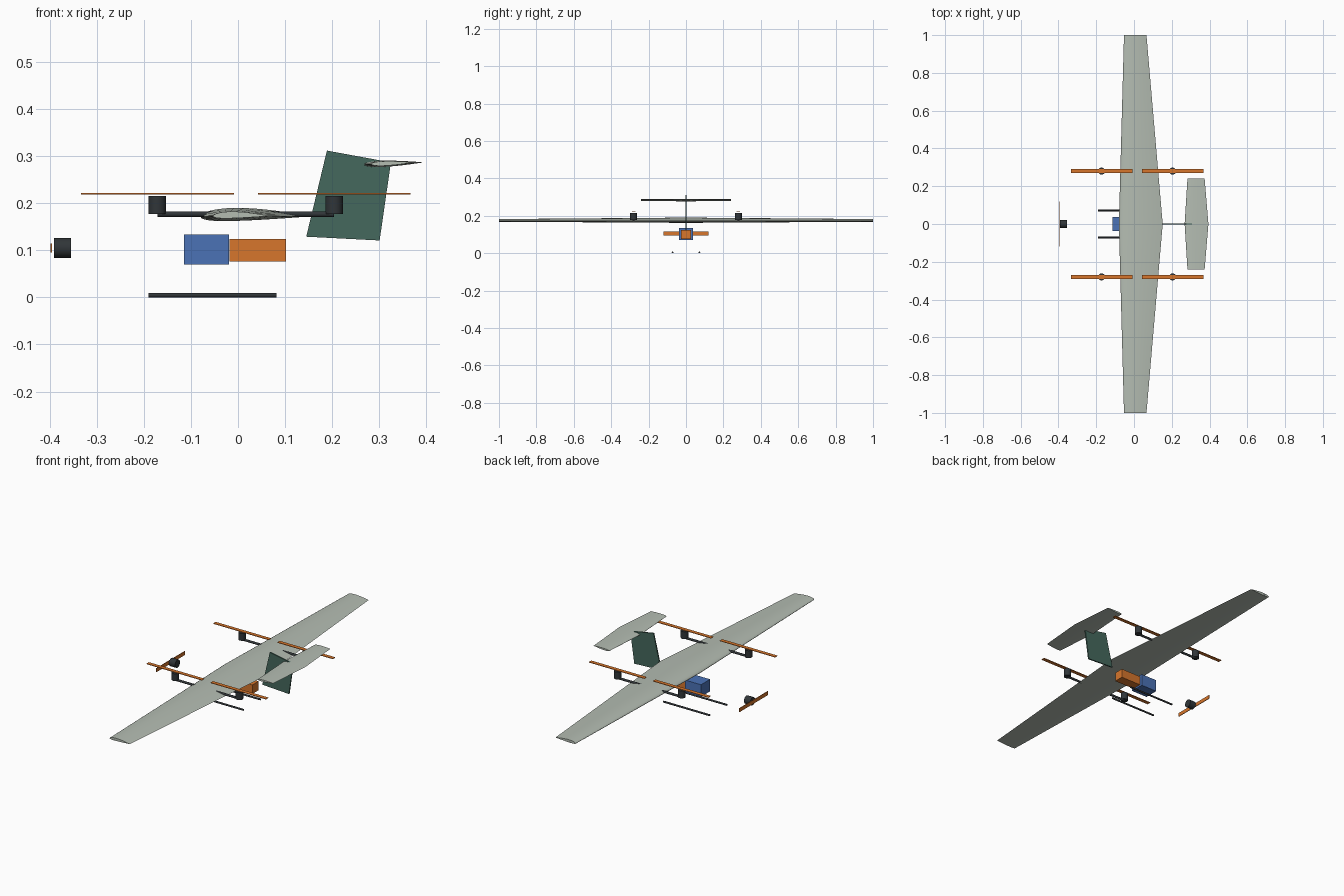
import bpy, bmesh, math
from mathutils import Matrix

if "Cube" in bpy.data.objects:
    bpy.data.objects.remove(bpy.data.objects["Cube"])


def material(name, rgb):
    m = bpy.data.materials.new(name)
    m.diffuse_color = (*rgb, 1)
    m.use_nodes = True
    m.node_tree.nodes["Principled BSDF"].inputs["Base Color"].default_value = m.diffuse_color
    return m


SKIN = material("pale_skin", (0.46, 0.51, 0.45))
GREEN = material("fin_green", (0.06, 0.14, 0.11))
ORANGE = material("orange", (0.68, 0.18, 0.025))
BLUE = material("blue", (0.07, 0.17, 0.47))
DARK = material("carbon", (0.03, 0.036, 0.04))


def finish(name, bm, mat, smooth=False):
    bmesh.ops.recalc_face_normals(bm, faces=bm.faces)
    me = bpy.data.meshes.new(name)
    bm.to_mesh(me)
    bm.free()
    ob = bpy.data.objects.new(name, me)
    bpy.context.collection.objects.link(ob)
    me.materials.append(mat)
    if smooth:
        bpy.ops.object.select_all(action='DESELECT')
        ob.select_set(True)
        bpy.context.view_layer.objects.active = ob
        bpy.ops.object.shade_smooth_by_angle(angle=math.radians(40))
    return ob


def box(name, center, size, mat):
    bm = bmesh.new()
    bmesh.ops.create_cube(bm, size=1, matrix=Matrix.Translation(center) @ Matrix.Diagonal((*size, 1)))
    return finish(name, bm, mat)


def rod(name, center, radius, length, axis, mat, sides=24):
    turn = {'X': Matrix.Rotation(math.pi / 2, 4, 'Y'),
            'Y': Matrix.Rotation(math.pi / 2, 4, 'X'), 'Z': Matrix()}[axis]
    bm = bmesh.new()
    bmesh.ops.create_cone(bm, cap_ends=True, segments=sides, radius1=radius, radius2=radius,
                          depth=length, matrix=Matrix.Translation(center) @ turn)
    return finish(name, bm, mat, True)


def airfoil(thick, camber, n=16):
    """Closed unit-chord section: upper side back to front, then lower side."""
    def pair(t):
        yt = 5 * thick * (0.2969 * math.sqrt(t) - 0.126 * t - 0.3516 * t**2 + 0.2843 * t**3 - 0.1036 * t**4)
        p = 0.4
        k = p * p if t < p else (1 - p) ** 2
        base = 0 if t < p else 1 - 2 * p
        return camber / k * (base + 2 * p * t - t * t), yt
    ts = [(1 - math.cos(math.pi * i / n)) / 2 for i in range(n + 1)]
    up = [(t, pair(t)[0] + pair(t)[1]) for t in reversed(ts)]
    low = [(t, pair(t)[0] - pair(t)[1]) for t in ts[1:]]
    return up + low


def lifting_surface(name, stations, thick, camber, mat):
    """Loft the section through stations of (y, lead x, trail x, lead z, trail z)."""
    sec = airfoil(thick, camber)
    bm = bmesh.new()
    rings = []
    for y, x0, x1, z0, z1 in stations:
        rings.append([bm.verts.new((x0 + (x1 - x0) * u, y, z0 + (z1 - z0) * u + (x1 - x0) * v))
                      for u, v in sec])
    for a, b in zip(rings, rings[1:]):
        for i in range(len(sec)):
            j = (i + 1) % len(sec)
            bm.faces.new((a[i], a[j], b[j], b[i]))
    bm.faces.new(rings[0])
    bm.faces.new(rings[-1])
    return finish(name, bm, mat, True)


# Tapered main wing with its spar tube
tip, root = (-0.053, 0.066, 0.173, 0.173), (-0.08, 0.152, 0.172, 0.172)
lifting_surface("main_wing", [(-1, *tip), (0, *root), (1, *tip)], 0.12, 0.02, SKIN)
rod("wing_spar", (-0.021, 0, 0.174), 0.006, 2.0, 'Y', DARK, 16)

# Tailplane
tip, root = (0.283, 0.374, 0.2835, 0.287), (0.268, 0.394, 0.2825, 0.287)
lifting_surface("tailplane", [(-0.24, *tip), (0, *root), (0.24, *tip)], 0.105, 0, SKIN)

# Vertical fin, a thin swept plate
bm = bmesh.new()
outline = [(0.189, 0.312), (0.325, 0.287), (0.301, 0.121), (0.145, 0.129)]
face = bm.faces.new([bm.verts.new((x, -0.0035, z)) for x, z in outline])
ext = bmesh.ops.extrude_face_region(bm, geom=[face])
bmesh.ops.translate(bm, vec=(0, 0.007, 0),
                    verts=[g for g in ext["geom"] if isinstance(g, bmesh.types.BMVert)])
finish("tail_fin", bm, GREEN)

for side, s in (("left", -1), ("right", 1)):
    # Lift booms with motors and propellers at both ends
    rod(f"lift_boom_{side}", (0.0165, s * 0.28, 0.177), 0.006, 0.376, 'X', DARK, 16)
    for end, x in (("front", -0.1715), ("rear", 0.2045)):
        rod(f"lift_motor_{side}_{end}", (x, s * 0.28, 0.1965), 0.0185, 0.039, 'Z', DARK)
        box(f"lift_propeller_{side}_{end}", (x, s * 0.28, 0.2205), (0.325, 0.02, 0.003), ORANGE)
    # Landing skids
    rod(f"landing_skid_{side}", (-0.054, s * 0.072, 0.0048), 0.0048, 0.272, 'X', DARK, 16)

# Cruise motor and propeller at the nose
rod("cruise_motor", (-0.373, 0, 0.105), 0.021, 0.036, 'X', DARK)
box("cruise_propeller", (-0.3965, 0, 0.105), (0.003, 0.24, 0.02), ORANGE)

# Battery and payload boxes
box("battery", (-0.067, 0, 0.1015), (0.095, 0.076, 0.064), BLUE)
box("payload", (0.042, 0, 0.1005), (0.12, 0.052, 0.048), ORANGE)
